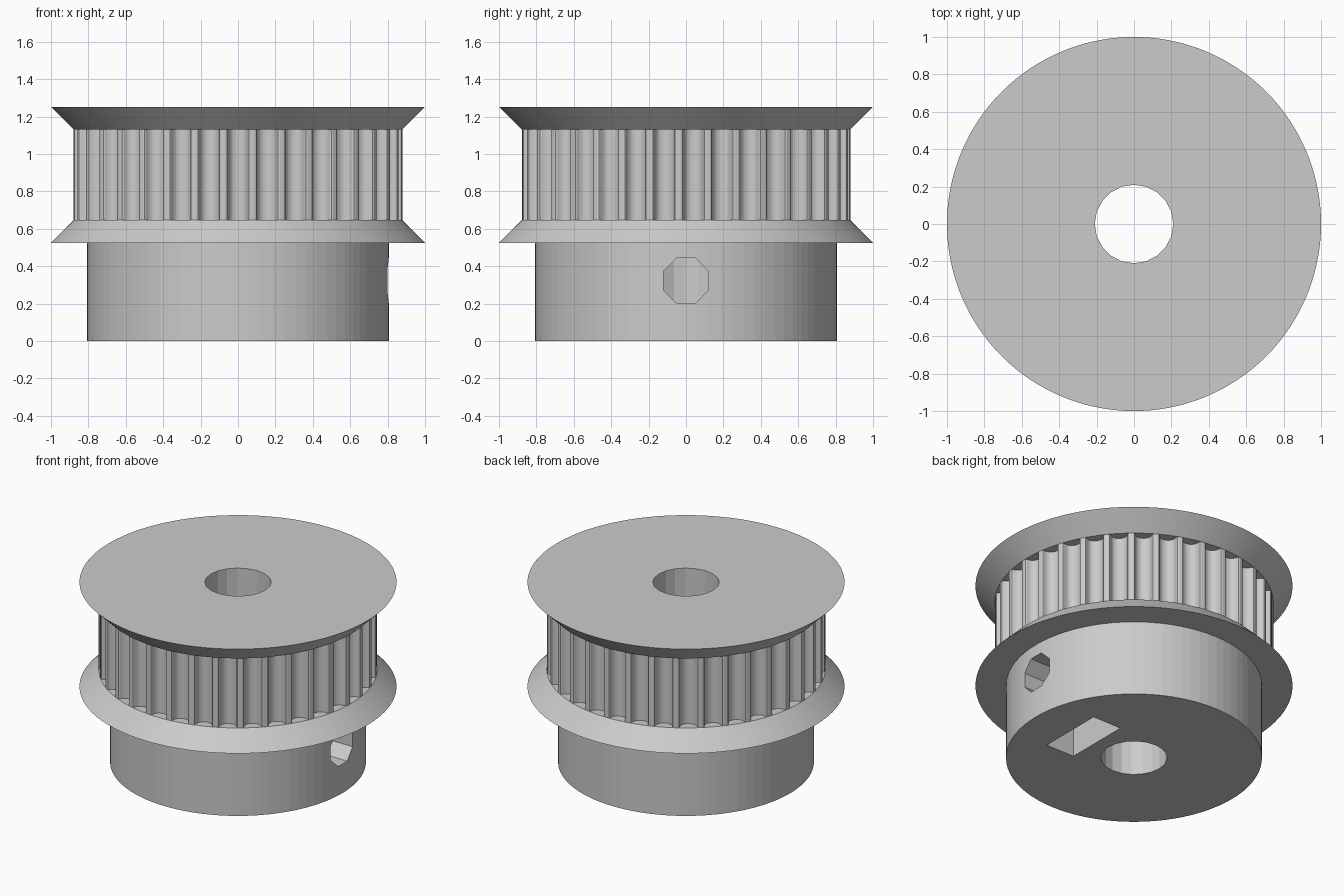
import bpy
import bmesh
from math import sin, cos, pi, sqrt
from mathutils import Matrix

cube = bpy.data.objects.get("Cube")
if cube:
    bpy.data.objects.remove(cube, do_unlink=True)

MM = 1 / 12.387                 # model units per millimetre
TEETH = 35
TIP = 10.887 * MM               # radius over the tooth lands
RIM = 1.0                       # flange rim radius
HUB_R = 10 * MM
Z_HUB, Z_BELT, Z_TOP_BELT, Z_TOP = [h * MM for h in (6.5, 8, 14, 15.5)]

grey = bpy.data.materials.new("plain grey")
grey.use_nodes = True
colour = (0.6, 0.6, 0.6, 1)
grey.diffuse_color = colour
grey.node_tree.nodes["Principled BSDF"].inputs["Base Color"].default_value = colour


def circle(radius, sides, turn=0.0):
    return [(radius * cos(turn + 2 * pi * i / sides),
             radius * sin(turn + 2 * pi * i / sides)) for i in range(sides)]


def loft(name, bottom, z0, top, z1, matrix=None):
    """Solid between two outlines with the same number of points."""
    bm = bmesh.new()
    low = [bm.verts.new((x, y, z0)) for x, y in bottom]
    high = [bm.verts.new((x, y, z1)) for x, y in top]
    n = len(low)
    for i in range(n):
        j = (i + 1) % n
        bm.faces.new((low[i], low[j], high[j], high[i]))
    bm.faces.new(low[::-1])
    bm.faces.new(high)
    if matrix:
        bm.transform(matrix)
    bmesh.ops.recalc_face_normals(bm, faces=bm.faces)
    mesh = bpy.data.meshes.new(name)
    bm.to_mesh(mesh)
    bm.free()
    mesh.materials.append(grey)
    obj = bpy.data.objects.new(name, mesh)
    bpy.context.collection.objects.link(obj)
    return obj


def prism(name, outline, z0, z1, matrix=None):
    return loft(name, outline, z0, outline, z1, matrix)


def cut(obj, *cutters):
    """Subtract each cutter and bake the result."""
    for cutter in cutters:
        mod = obj.modifiers.new("cut", "BOOLEAN")
        mod.operation = "DIFFERENCE"
        mod.solver = "EXACT"
        mod.object = cutter
    bpy.context.view_layer.update()
    graph = bpy.context.evaluated_depsgraph_get()
    baked = bpy.data.meshes.new_from_object(obj.evaluated_get(graph))
    obj.modifiers.clear()
    obj.data = baked


# Toothed outline: rounded belt grooves, the first one facing the front
half_groove = [(0.847, 0), (0.734, 0.037), (0.678, 0.131), (0.656, 0.238),
               (0.620, 0.343), (0.572, 0.444), (0.512, 0.540), (0.406, 0.637),
               (0.282, 0.707), (0.144, 0.750)]
groove = ([(-x, d) for x, d in half_groove] + [(0, 0.764)] + half_groove[::-1])
mouth = sqrt((TIP / MM) ** 2 - half_groove[0][0] ** 2)
toothed = []
for t in range(TEETH):
    a = -pi / 2 + 2 * pi * t / TEETH
    for x, depth in groove:
        r, s = (mouth - depth) * MM, x * MM
        toothed.append((r * cos(a) - s * sin(a), r * sin(a) + s * cos(a)))

# Main parts
hub = prism("hub", circle(HUB_R, 80), 0, Z_BELT)
lower_flange = loft("lower_flange", circle(RIM, 140), Z_HUB, circle(TIP, 140), Z_BELT)
toothed_ring = prism("toothed_ring", toothed, Z_BELT, Z_TOP_BELT)
upper_flange = loft("upper_flange", circle(TIP, 140), Z_TOP_BELT, circle(RIM, 140), Z_TOP)

# Cutters: shaft bore, hub seat, set screw hole, nut pocket and its entrance
along_x = Matrix(((0, 0, 1, 0), (1, 0, 0, 0), (0, 1, 0, 0), (0, 0, 0, 1)))
mid = 4 * MM
nut_in, nut_out = 3.8 * MM, 6.5 * MM
w = 2.85 * MM
bore = prism("bore_cutter", circle(2.6 * MM, 20), -1, 2)
seat = prism("seat_cutter", circle(HUB_R, 80), -1, 2)
screw = prism("screw_cutter", circle(0.131, 8, pi / 8), 0, 1.2,
              Matrix.Translation((0, 0, mid)) @ along_x)
# The pocket is open below and ends in the nut's pointed top
nut_z, nut_r = 4.25 * MM, 2 * w / sqrt(3)
pocket = [(-w, -0.2), (w, -0.2), (w, nut_z + nut_r / 2),
          (0, nut_z + nut_r), (-w, nut_z + nut_r / 2)]
nut_slot = prism("nut_slot_cutter", pocket, nut_in, nut_out, along_x)

cut(hub, bore, screw, nut_slot)
cut(lower_flange, seat)
cut(toothed_ring, bore)
cut(upper_flange, bore)
for cutter in (bore, seat, screw, nut_slot):
    bpy.data.objects.remove(cutter, do_unlink=True)
